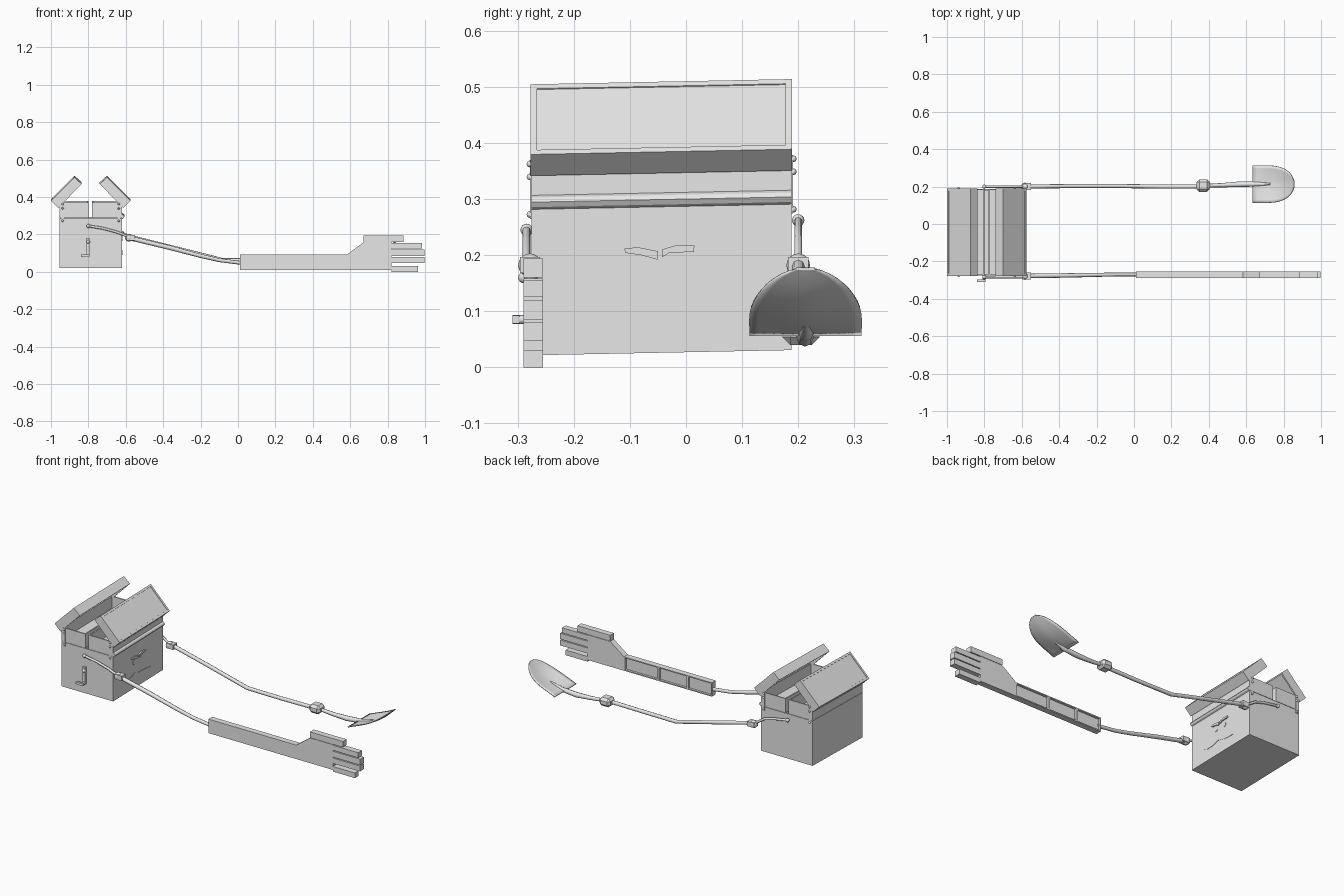
import bpy, bmesh, math
from mathutils import Vector, Matrix

cube = bpy.data.objects.get("Cube")
if cube:
    bpy.data.objects.remove(cube, do_unlink=True)

grey = bpy.data.materials.new("plain_grey")
grey.use_nodes = True
grey.diffuse_color = (0.8, 0.8, 0.8, 1)
grey.node_tree.nodes["Principled BSDF"].inputs["Base Color"].default_value = (0.8, 0.8, 0.8, 1)

TILT = 0.02  # the chest leans slightly along its length


def finish(name, bm, tilt=False, smooth=False):
    if tilt:
        for v in bm.verts:
            v.co.z += TILT * v.co.y
    bmesh.ops.recalc_face_normals(bm, faces=bm.faces)
    for f in bm.faces:
        f.smooth = smooth
    mesh = bpy.data.meshes.new(name)
    bm.to_mesh(mesh)
    bm.free()
    mesh.materials.append(grey)
    obj = bpy.data.objects.new(name, mesh)
    bpy.context.collection.objects.link(obj)
    return obj


def prism(pts, axis, a, b):
    """Extrude a 2D outline along x (points are y, z) or y (points are x, z)."""
    bm = bmesh.new()
    place = (lambda p, t: (t, p[0], p[1])) if axis == "x" else (lambda p, t: (p[0], t, p[1]))
    lo = [bm.verts.new(place(p, a)) for p in pts]
    hi = [bm.verts.new(place(p, b)) for p in pts]
    bm.faces.new(lo)
    bm.faces.new(hi)
    n = len(pts)
    for i in range(n):
        bm.faces.new((lo[i], lo[(i + 1) % n], hi[(i + 1) % n], hi[i]))
    bmesh.ops.recalc_face_normals(bm, faces=bm.faces)
    return bm


def block(x0, x1, y0, y1, z0, z1):
    return prism([(x0, z0), (x1, z0), (x1, z1), (x0, z1)], "y", y0, y1)


def recess(bm, direction, border, depth):
    """Sink a panel into the faces that look along a direction."""
    d = Vector(direction).normalized()
    bm.normal_update()
    faces = [f for f in bm.faces if f.normal.dot(d) > 0.95]
    bmesh.ops.inset_individual(bm, faces=faces, thickness=border)
    inner = bmesh.ops.inset_individual(bm, faces=faces, thickness=0.0005)
    for v in {v for f in faces for v in f.verts}:
        v.co -= d * depth
    return bm


def tube(name, points, radius, radii=None):
    cu = bpy.data.curves.new(name, "CURVE")
    cu.dimensions = "3D"
    cu.bevel_depth = radius
    cu.bevel_resolution = 2
    cu.use_fill_caps = True
    sp = cu.splines.new("POLY")
    sp.points.add(len(points) - 1)
    for i, p in enumerate(points):
        sp.points[i].co = (*p, 1)
        sp.points[i].radius = radii[i] if radii else 1
    cu.materials.append(grey)
    obj = bpy.data.objects.new(name, cu)
    bpy.context.collection.objects.link(obj)


def ball(name, centre, r):
    bm = bmesh.new()
    bmesh.ops.create_uvsphere(bm, u_segments=12, v_segments=8, radius=r,
                              matrix=Matrix.Translation(centre))
    finish(name, bm, smooth=True)


# Chest: hollow body with two shallow trays
Y0, Y1, X0, X1 = -0.275, 0.188, -0.955, -0.62
finish("chest_body", recess(block(X0, X1, Y0, Y1, 0.027, 0.29), (0, 0, 1), 0.012, 0.2), True)
for name, a, b in (("back_tray", X0, -0.80), ("face_tray", -0.78, X1)):
    finish(name, recess(block(a, b, Y0, Y1, 0.292, 0.375), (0, 0, 1), 0.01, 0.07), True)
finish("face_lip", prism([(X1, 0.287), (-0.612, 0.291), (-0.607, 0.3), (-0.612, 0.308), (X1, 0.312)],
                         "y", Y0, Y1), True)

# Lids: mirrored halves tilted inwards, hollow underneath
MID = (X0 + X1) / 2
for name, s in (("face_lid", 1), ("back_lid", -1)):
    pts = [(MID + s * u, z) for u, z in ((0.212, 0.385), (0.087, 0.51), (0.048, 0.475), (0.173, 0.347))]
    bm = prism(pts, "y", Y0 - 0.002, Y1 + 0.001)
    recess(bm, (-s, 0, -1), 0.012, 0.035)
    recess(bm, (s, 0, 1), 0.016, 0.002)
    finish(name, bm, True)

# Hinge links and rivets on both ends of the chest
for side, y in (("near", Y0), ("far", Y1)):
    out = -1 if side == "near" else 1
    for s in (1, -1):
        x = MID + s * 0.15
        finish(side + "_hinge_link", block(x - 0.008, x + 0.008, y - 0.003, y + 0.003, 0.27, 0.375), True)
        for z in (0.278, 0.345, 0.368):
            ball(side + "_rivet", (x, y + out * 0.003, z + TILT * y), 0.006)

# Face plates: eyes, brows and mouth
for y in (-0.08, -0.014):
    ring = [(y + 0.014 * math.cos(k * math.tau / 8 + 0.39), 0.178 + 0.014 * math.sin(k * math.tau / 8 + 0.39))
            for k in range(8)]
    finish("eye", prism(ring, "x", X1 - 0.002, X1 + 0.002))
finish("near_brow", prism([(-0.11, 0.212), (-0.085, 0.214), (-0.05, 0.207), (-0.051, 0.192),
                           (-0.08, 0.2), (-0.108, 0.204)], "x", X1 - 0.002, X1 + 0.007))
finish("far_brow", prism([(-0.043, 0.21), (-0.02, 0.217), (0.015, 0.217), (0.014, 0.206),
                          (-0.03, 0.204), (-0.043, 0.196)], "x", X1 - 0.002, X1 + 0.007))
finish("mouth", prism([(-0.17, 0.097), (-0.15, 0.102), (-0.1, 0.103), (-0.075, 0.116), (-0.045, 0.105),
                       (0.02, 0.103), (0.08, 0.096), (0.06, 0.09), (0.0, 0.09), (-0.06, 0.105),
                       (-0.11, 0.092), (-0.15, 0.091)], "x", X1 - 0.002, X1 + 0.002))

# Tap fitting on the near end
finish("tap_bar", block(-0.81, -0.793, Y0 - 0.012, Y0 + 0.002, 0.08, 0.18))
finish("tap_handle", block(-0.84, -0.793, Y0 - 0.034, Y0 - 0.022, 0.078, 0.092))
tube("tap_stem", [(-0.801, Y0, 0.085), (-0.801, Y0 - 0.034, 0.085)], 0.008)
ball("tap_knob", (-0.801, Y0 - 0.014, 0.16), 0.01)

# Shoulders and elbow joints shared by both arms
for side, y, z in (("near", -0.284, 0.245), ("far", 0.2, 0.262)):
    ball(side + "_shoulder", (-0.80, y, z), 0.011)
    tube(side + "_upper_arm", [(-0.80, y, z), (-0.72, y, z - 0.013), (-0.65, y, z - 0.032),
                               (-0.59, y, 0.19)], 0.007)
    dy = 0.006 if side == "near" else 0.0
    finish(side + "_elbow", block(-0.595, -0.55, y + dy - 0.018, y + dy + 0.018, 0.168, 0.197))
    ball(side + "_elbow_ball", (-0.583, y + dy, 0.182), 0.021)

# Near forearm rod, panelled sleeve and hand
tube("near_rod", [(-0.57, -0.278, 0.178), (-0.37, -0.275, 0.13), (-0.2, -0.272, 0.085),
                  (-0.1, -0.27, 0.062), (0.02, -0.27, 0.047)], 0.012, [1, 1, 0.9, 0.85, 0.85])
H0, H1 = -0.29, -0.255
for a, b in ((0.01, 0.17), (0.17, 0.36), (0.36, 0.582)):
    finish("sleeve_section", recess(block(a, b, H0, H1, 0.01, 0.092), (0, 1, 0), 0.009, 0.012))
finish("palm", prism([(0.582, 0.01), (0.82, 0.01), (0.82, 0.158), (0.672, 0.158), (0.582, 0.092)],
                     "y", H0, H1))
for name, a, b, z0, z1 in (("thumb", 0.672, 0.885, 0.16, 0.194), ("first_finger", 0.82, 0.985, 0.125, 0.155),
                           ("middle_finger", 0.82, 0.997, 0.085, 0.12), ("third_finger", 0.82, 0.997, 0.048, 0.08),
                           ("little_finger", 0.82, 0.963, 0.0, 0.03)):
    finish(name, block(a, b, H0, H1, z0, z1))

# Far forearm rod, wrist and shovel
tube("far_rod", [(-0.57, 0.2, 0.185), (-0.33, 0.203, 0.125), (-0.08, 0.203, 0.062),
                 (0.15, 0.2, 0.062), (0.35, 0.2, 0.064)], 0.011)
wrist = block(0.335, 0.405, 0.172, 0.238, 0.04, 0.09)
bmesh.ops.bevel(wrist, geom=wrist.edges[:], offset=0.014, segments=1, affect="EDGES")
finish("wrist", wrist)
tube("shovel_handle", [(0.4, 0.205, 0.062), (0.48, 0.208, 0.055), (0.56, 0.212, 0.052),
                       (0.66, 0.214, 0.06), (0.73, 0.214, 0.087)], 0.013, [0.75, 0.9, 1.15, 1, 0.3])

bm = bmesh.new()
NU, NV = 14, 12
rows = []
for i in range(NU + 1):
    t = i / NU
    u = math.sin(t * math.pi / 2)
    half = 0.1 * max(0.03, 1 - max(0, (u - 0.3) / 0.7) ** 2.6) ** 0.5
    row = []
    for j in range(NV + 1):
        v = 2 * j / NV - 1
        dish = 0.014 * abs(v) ** 1.5 * (1 - u) * u * 4
        row.append(bm.verts.new((0.635 + 0.222 * u, 0.213 + v * half,
                                 0.058 + 0.045 * u + 0.073 * u ** 3 + dish)))
    rows.append(row)
for r, q in zip(rows, rows[1:]):
    for j in range(NV):
        bm.faces.new((r[j], q[j], q[j + 1], r[j + 1]))
blade = finish("shovel_blade", bm, smooth=True)
solid = blade.modifiers.new("thickness", "SOLIDIFY")
solid.thickness = 0.005
solid.offset = 0
